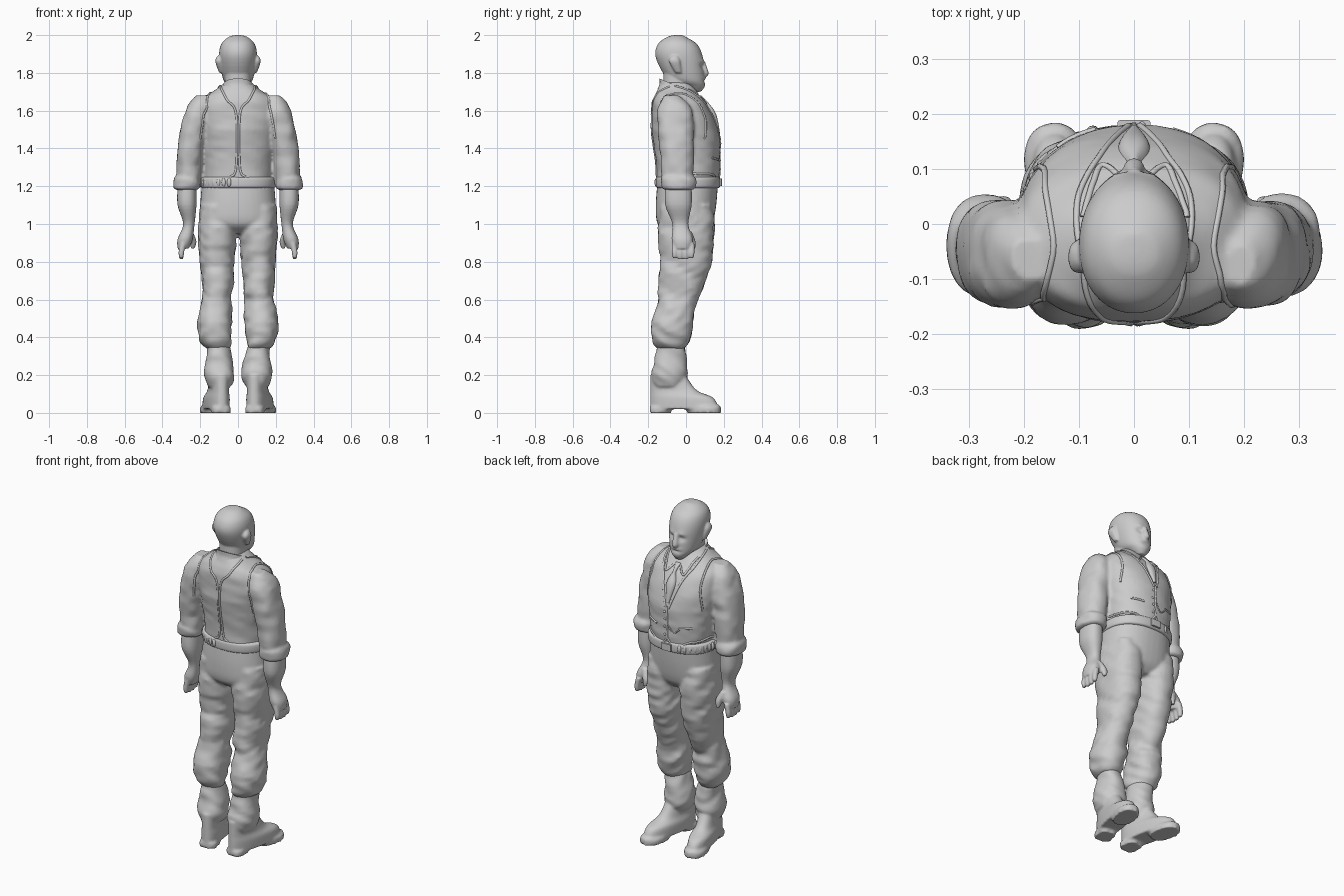
import bpy, bmesh, math
from mathutils import Vector, Matrix, noise
from mathutils.bvhtree import BVHTree

cube = bpy.data.objects.get("Cube")
if cube:
    bpy.data.objects.remove(cube, do_unlink=True)

clay = bpy.data.materials.new("light grey clay")
clay.use_nodes = True
clay.diffuse_color = (.6, .6, .6, 1)
clay.node_tree.nodes["Principled BSDF"].inputs["Base Color"].default_value = clay.diffuse_color


def spline(rows, steps=5):
    """Smooth curve through all the given rows of numbers."""
    points = [Vector(row) for row in rows]
    last = len(points) - 1
    path = []
    for i in range(last):
        before, start = points[max(i - 1, 0)], points[i]
        end, after = points[i + 1], points[min(i + 2, last)]
        for step in range(steps):
            t = step / steps
            leave, arrive = (end - before) / 2, (after - start) / 2
            ease = t * t * (3 - 2 * t)
            path.append(start.lerp(end, ease) + leave * t * (1 - t) ** 2 - arrive * t * t * (1 - t))
    return path + [points[-1]]


def loft(bm, rows, side=1, power=2.3, fold=0, tilt=0, yaw=0, segments=40):
    """Skin rounded cross-sections given as (height, centre x, half width, back, front)."""
    pivot = Vector((.09, -.14, 0))
    turn = Matrix.Rotation(-yaw, 3, 'Z')
    rings = []
    for z, x, width, back, front in spline(rows):
        depth = (front - back) / 2
        ring = []
        for k in range(segments):
            angle = math.tau * k / segments
            c, s = math.cos(angle), math.sin(angle)
            c = math.copysign(abs(c) ** (2 / power), c)
            s = math.copysign(abs(s) ** (2 / power), s)
            p = Vector((x + c * width, back + depth + s * depth, z + tilt * s * depth))
            # Cloth creases run mostly sideways
            crease = noise.noise(Vector((p.x * 9, p.y * 9 + side, p.z * 22 + p.y * 12)))
            p += Vector((c, s, 0)) * fold * crease
            p = turn @ (p - pivot) + pivot
            p.x *= side
            ring.append(bm.verts.new(p))
        rings.append(ring)
    for lower, upper in zip(rings, rings[1:]):
        for k in range(segments):
            bm.faces.new((lower[k], lower[k - 1], upper[k - 1], upper[k]))
    bm.faces.new(rings[0])
    bm.faces.new(rings[-1])


def trunk(bm, rows, **options):
    """Central part from (height, half width, back, front)."""
    loft(bm, [(z, 0, width, back, front) for z, width, back, front in rows], **options)


def limbs(bm, rows, deep=1.0, **options):
    """Left and right part from (height, x, y, radius), stretched front to back."""
    sections = [(z, x, r, y - r * deep, y + r * deep) for z, x, y, r in rows]
    for side in (1, -1):
        loft(bm, sections, side, **options)


def feet(bm, rows, **options):
    """Left and right foot slices from (height, half width, back, front), toes turned out."""
    for side in (1, -1):
        loft(bm, [(z, .09, width, back, front) for z, width, back, front in rows],
             side, yaw=.2, **options)


def dent(bm, centre, size, push):
    """Push the surface near a point with soft falloff, on both sides."""
    for vert in bm.verts:
        offset = Vector((abs(vert.co.x), vert.co.y, vert.co.z)) - Vector(centre)
        distance = sum((o / s) ** 2 for o, s in zip(offset, size))
        vert.co.y += push * math.exp(-distance)


def finish(name, bm, voxel=0):
    bmesh.ops.recalc_face_normals(bm, faces=bm.faces)
    mesh = bpy.data.meshes.new(name)
    bm.to_mesh(mesh)
    bm.free()
    mesh.materials.append(clay)
    mesh.shade_smooth()
    mesh.set_sharp_from_angle(angle=1)
    ob = bpy.data.objects.new(name, mesh)
    bpy.context.collection.objects.link(ob)
    if voxel:
        fuse = ob.modifiers.new("fuse", 'REMESH')
        fuse.mode, fuse.voxel_size, fuse.use_smooth_shade = 'VOXEL', voxel, True
        relax = ob.modifiers.new("relax", 'SMOOTH')
        relax.iterations = 2
    return ob


# Shirt body with sleeves and rolled cuffs
bm = bmesh.new()
trunk(bm, [(1.2, .18, -.15, .17), (1.35, .19, -.16, .18), (1.5, .21, -.18, .17), (1.62, .21, -.18, .12),
           (1.67, .18, -.17, .08), (1.71, .12, -.15, .05), (1.75, .07, -.13, .02)], fold=.006)
limbs(bm, [(1.68, .19, -.07, .03), (1.6, .21, -.06, .07), (1.4, .25, -.05, .07),
           (1.2, .26, -.04, .06)], deep=1.3, fold=.012)
limbs(bm, [(1.26, .27, -.04, .05), (1.24, .27, -.04, .07), (1.19, .27, -.04, .07),
           (1.18, .27, -.04, .05)], deep=1.3, fold=.008)
shirt = finish("shirt", bm, .01)

# Trousers: seat, thighs and baggy lower legs
bm = bmesh.new()
trunk(bm, [(1.23, .19, -.15, .17), (1.1, .2, -.16, .16), (1, .2, -.15, .14), (.95, .12, -.09, .1)])
limbs(bm, [(1.1, .11, 0, .09), (.95, .11, 0, .1), (.8, .11, 0, .09), (.66, .11, -.03, .08),
           (.55, .11, -.05, .06)], deep=1.5, fold=.014)
limbs(bm, [(.66, .11, -.04, .07), (.48, .12, -.07, .09), (.38, .12, -.08, .08),
           (.34, .11, -.08, .06)], deep=1.2, fold=.016)
finish("trousers", bm, .01)

# Boots: creased shaft, foot, welt, sole and heel
bm = bmesh.new()
limbs(bm, [(.36, .11, -.08, .06), (.28, .1, -.08, .07), (.2, .1, -.09, .08), (.14, .1, -.09, .06)],
      deep=1.2, fold=.01)
feet(bm, [(.2, .05, -.19, 0), (.12, .05, -.19, .06), (.08, .06, -.19, .15), (.02, .06, -.19, .18)])
feet(bm, [(z, .06, -.19, .19) for z in (.04, .02)])
feet(bm, [(z, .06, .01, .19) for z in (.03, 0)])
feet(bm, [(z, .05, -.19, -.08) for z in (.03, 0)], power=3)
finish("boots", bm, .008)

# Forearms, palms, fingers and thumbs
bm = bmesh.new()
limbs(bm, [(1.2, .27, -.04, .05), (1.1, .27, -.04, .05), (1, .26, -.03, .03), (.92, .28, -.02, .04),
           (.87, .29, -.02, .03)], deep=1.4)
for finger in range(4):
    y = -.06 + finger * .03
    tip = .81 + abs(finger - 1.5) * .006
    limbs(bm, [(.9, .29, y, .015), (.85, .3, y, .015), (tip, .3, y, .01)], segments=16)
limbs(bm, [(.96, .26, .01, .02), (.91, .24, .03, .02), (.87, .24, .04, .01)], segments=16)
finish("hands", bm, .006)

# Bald head: neck, skull, sculpted face, nose and ears
bm = bmesh.new()
trunk(bm, [(z, .07, -.12, .03) for z in (1.66, 1.82)])
trunk(bm, [(1.7, .02, .04, .08), (1.73, .05, -.02, .1), (1.77, .08, -.1, .1), (1.88, .1, -.16, .09),
           (1.95, .09, -.15, .06), (1.99, .05, -.1, 0), (2, .01, -.06, -.02)], power=2.1)
eye_size, lip_size = (.02, .05, .014), (.03, .03, .007)
dent(bm, (.03, .09, 1.84), eye_size, -.014)
dent(bm, (.03, .09, 1.86), eye_size, .008)
dent(bm, (0, .1, 1.757), lip_size, -.008)
dent(bm, (0, .1, 1.77), lip_size, .006)
trunk(bm, [(1.86, .01, .07, .1), (1.8, .02, .07, .12), (1.78, .01, .07, .11)])
limbs(bm, [(1.8, .09, -.04, .01), (1.86, .1, -.06, .02), (1.89, .1, -.06, .01)], deep=1.5)
finish("head", bm, .006)

# Shirt collar, lower at the throat
bm = bmesh.new()
trunk(bm, [(1.67, .1, -.15, .05), (1.7, .09, -.14, .05), (1.73, .08, -.14, .04)], tilt=-.45)
finish("collar", bm)

# Necktie with its knot
bm = bmesh.new()
trunk(bm, [(1.68, .02, .03, .08), (1.64, .01, .07, .12), (1.58, .03, .1, .16), (1.48, .01, .15, .18)])
finish("necktie", bm)

# Belt, buckle and a row of cartridge loops round one side
bm = bmesh.new()
trunk(bm, [(1.19, .19, -.15, .17), (1.2, .2, -.16, .18), (1.24, .2, -.16, .18), (1.25, .18, -.15, .17)])
finish("belt", bm)
bm = bmesh.new()
trunk(bm, [(z, .03, .17, .19) for z in (1.2, 1.24)], power=6)
finish("belt_buckle", bm)
bm = bmesh.new()
for i in range(18):
    angle = math.radians(112 + i * 8.5)
    spot = Vector((.2 * math.cos(angle), .01 + .17 * math.sin(angle), 1.22))
    bmesh.ops.create_uvsphere(bm, u_segments=12, v_segments=8, radius=.012,
                              matrix=Matrix.Translation(spot) @ Matrix.Diagonal((1, 1, 2, 1)))
finish("belt_cartridge_loops", bm)

# Raised trims that follow the shirt surface
bpy.context.view_layer.update()
skin = BVHTree.FromObject(shirt, bpy.context.evaluated_depsgraph_get())


def trim(name, points, radius=.006, sides=(1, -1)):
    for side in sides:
        curve = bpy.data.curves.new(name, 'CURVE')
        curve.dimensions, curve.bevel_depth, curve.bevel_resolution = '3D', radius, 1
        curve.use_fill_caps = True
        curve.materials.append(clay)
        path = spline([(x * side, y, z) for x, y, z in points], 8)
        line = curve.splines.new('POLY')
        line.points.add(len(path) - 1)
        for point, target in zip(line.points, path):
            point.co = (*skin.find_nearest(target)[0], 1)
        bpy.context.collection.objects.link(bpy.data.objects.new(name, curve))


trim("waistcoat_armhole", [(.18, .1, 1.45), (.17, .1, 1.6), (.15, -.04, 1.7), (.17, -.15, 1.6), (.19, -.14, 1.45)])
trim("waistcoat_neckline", [(.1, -.06, 1.74), (.1, .05, 1.68), (.06, .13, 1.6), (.01, .18, 1.45)])
trim("back_strap", [(.1, -.09, 1.74), (.06, -.17, 1.66), (.01, -.19, 1.58), (.01, -.16, 1.3), (.04, -.16, 1.25)])
trim("waistcoat_hem", [(.18, 0, 1.27), (.12, .14, 1.26), (.05, .18, 1.22), (0, .18, 1.27)])
trim("waistcoat_pocket", [(.07, .17, 1.34), (.14, .14, 1.35)])
trim("front_closure", [(0, .18, 1.46), (0, .18, 1.27)], sides=(1,))
trim("watch_chain", [(0, .18, 1.36), (-.04, .18, 1.31), (-.08, .17, 1.34)], .004, sides=(1,))
trim("collar_point", [(.08, 0, 1.69), (.06, .1, 1.63), (.02, .08, 1.67)])

# Waistcoat buttons beside the closure
bm = bmesh.new()
for i in range(4):
    spot = skin.find_nearest(Vector((.015, .2, 1.29 + i * .045)))[0]
    bmesh.ops.create_uvsphere(bm, u_segments=12, v_segments=8, radius=.007, matrix=Matrix.Translation(spot))
finish("waistcoat_buttons", bm)
